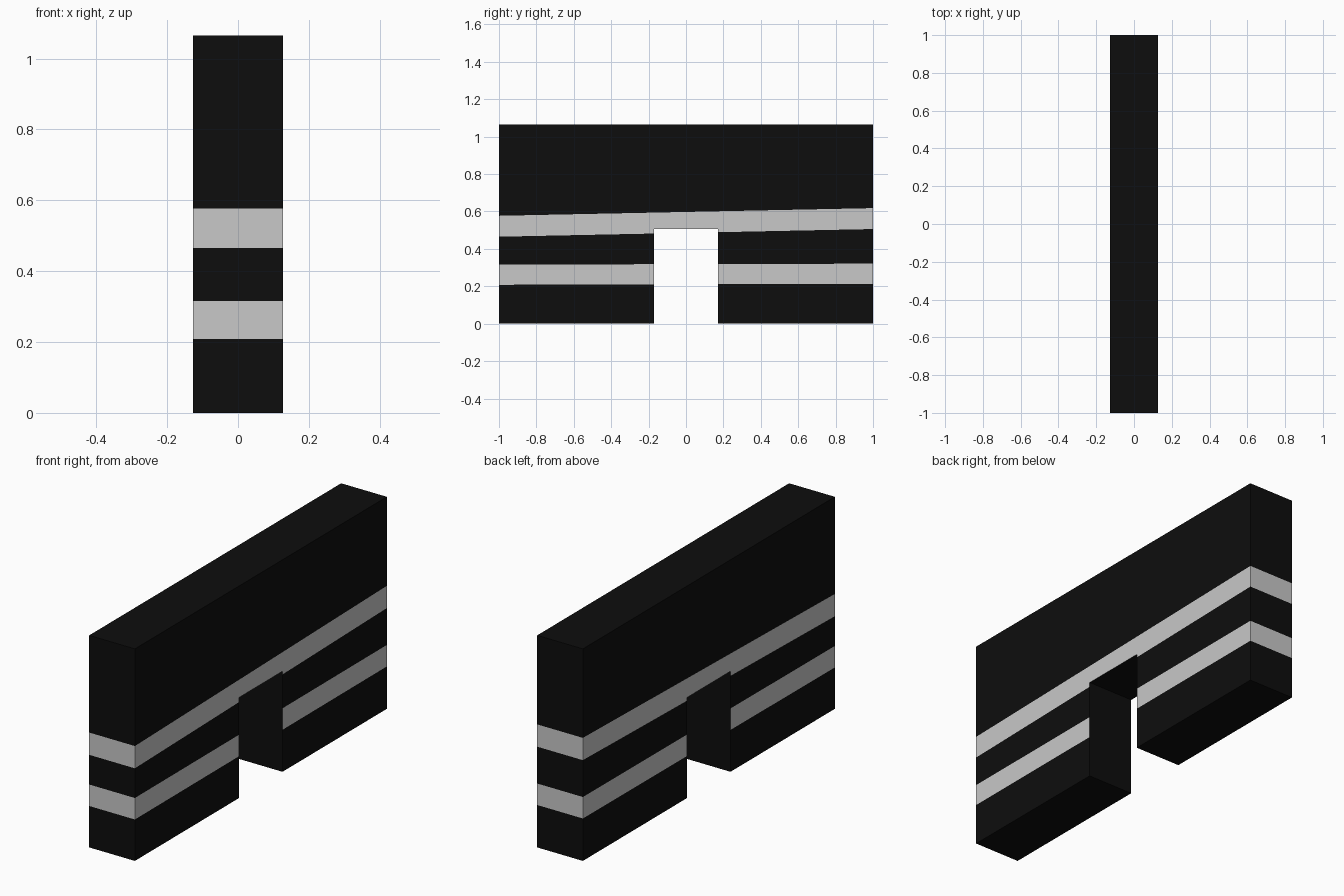
import bpy, bmesh
from mathutils import Vector

if "Cube" in bpy.data.objects:
    bpy.data.objects.remove(bpy.data.objects["Cube"])

HALF_X, HEIGHT = 0.127, 1.065
GAP, GAP_TOP = 0.172, 0.505
# each band: bottom z at front, top z at front, rise along the whole length
BANDS = [(0.208, 0.316, 0.005), (0.465, 0.577, 0.041)]


def material(name, value):
    m = bpy.data.materials.new(name)
    m.diffuse_color = (value, value, value, 1)
    m.use_nodes = True
    m.node_tree.nodes["Principled BSDF"].inputs["Base Color"].default_value = m.diffuse_color
    return m


# barrier body: side profile with a central gap, extruded across x
profile = [(-1, 0), (-GAP, 0), (-GAP, GAP_TOP), (GAP, GAP_TOP),
           (GAP, 0), (1, 0), (1, HEIGHT), (-1, HEIGHT)]
bm = bmesh.new()
face = bm.faces.new([bm.verts.new((-HALF_X, y, z)) for y, z in profile])
ext = bmesh.ops.extrude_face_region(bm, geom=[face])
moved = [v for v in ext["geom"] if isinstance(v, bmesh.types.BMVert)]
bmesh.ops.translate(bm, verts=moved, vec=(2 * HALF_X, 0, 0))
bmesh.ops.recalc_face_normals(bm, faces=bm.faces)

# cut the slightly sloping band edges into the surface
for low, high, rise in BANDS:
    for z in (low, high):
        bmesh.ops.bisect_plane(bm, geom=bm.verts[:] + bm.edges[:] + bm.faces[:],
                               dist=1e-5, plane_co=(0, -1, z),
                               plane_no=Vector((0, -rise / 2, 1)).normalized())
bm.normal_update()

# paint bands on the outer walls only
for f in bm.faces:
    c = f.calc_center_median()
    outer = abs(f.normal.x) > 0.5 or (abs(f.normal.y) > 0.5 and abs(c.y) > 0.9)
    for low, high, rise in BANDS:
        z = c.z - rise * (c.y + 1) / 2
        if outer and low < z < high:
            f.material_index = 1

mesh = bpy.data.meshes.new("barrier_body")
bm.to_mesh(mesh)
bm.free()
mesh.materials.append(material("black", 0.004))
mesh.materials.append(material("light grey", 0.58))
bpy.context.collection.objects.link(bpy.data.objects.new("barrier_body", mesh))
